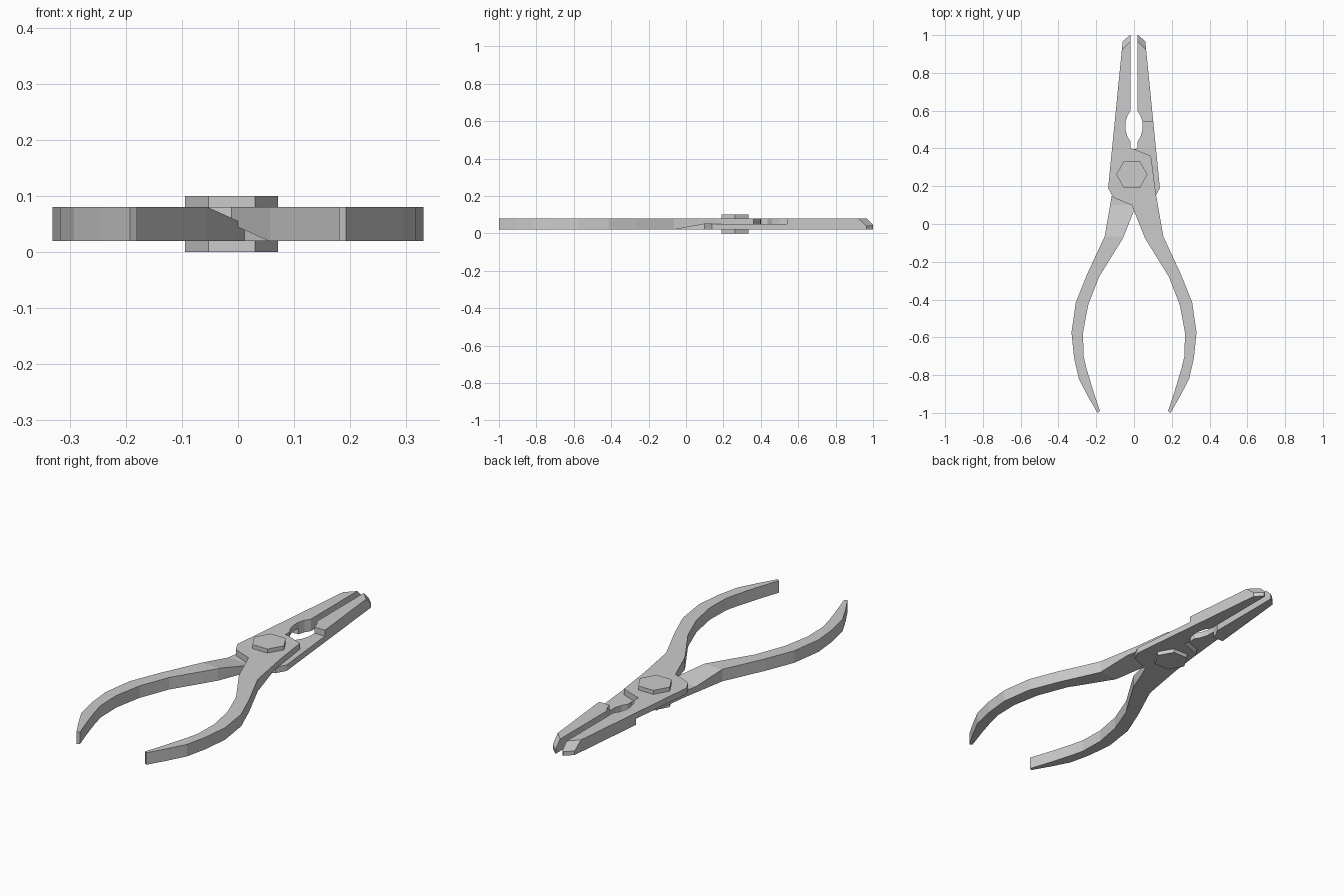
import bpy, bmesh
from math import cos, sin, pi

if "Cube" in bpy.data.objects:
    bpy.data.objects.remove(bpy.data.objects["Cube"])


def prism(name, pts, vec, tip=None):
    """Extrude a closed 3D polygon along vec; optionally slice off a tip."""
    bm = bmesh.new()
    face = bm.faces.new([bm.verts.new(p) for p in pts])
    ext = bmesh.ops.extrude_face_region(bm, geom=[face], use_keep_orig=True)
    moved = [g for g in ext["geom"] if isinstance(g, bmesh.types.BMVert)]
    bmesh.ops.translate(bm, verts=moved, vec=vec)
    if tip:
        cut = bmesh.ops.bisect_plane(bm, geom=bm.verts[:] + bm.edges[:] + bm.faces[:],
                                     plane_co=tip[0], plane_no=tip[1], clear_outer=True)
        rim = [g for g in cut["geom_cut"] if isinstance(g, bmesh.types.BMEdge)]
        bmesh.ops.contextual_create(bm, geom=rim)
    bmesh.ops.recalc_face_normals(bm, faces=bm.faces[:])
    mesh = bpy.data.meshes.new(name)
    bm.to_mesh(mesh)
    bm.free()
    obj = bpy.data.objects.new(name, mesh)
    bpy.context.collection.objects.link(obj)
    return obj


# Outline of one half: left jaw, pivot plate, right handle
jaw_inner = [(-.018, 1), (-.018, .60), (-.034, .575), (-.045, .54), (-.045, .50),
             (-.034, .46), (-.018, .435), (-.018, .40)]
plate_right = [(0, .397), (.09, .36), (.115, .165)]
handle_outer = [(.155, -.065), (.25, -.27), (.308, -.415), (.331, -.575), (.317, -.71),
                (.292, -.82), (.245, -.91), (.193, -1)]
handle_inner = [(.18, -.99), (.22, -.87), (.25, -.77), (.267, -.70), (.27, -.575),
                (.243, -.43), (.185, -.28), (.058, -.075), (0, .07), (-.012, .10)]
jaw_outer = [(-.11, .14), (-.137, .19), (-.06, .965), (-.024, 1)]
outline = jaw_inner + plate_right + handle_outer + handle_inner + jaw_outer

# Side profile (y, z) of the lap-joint recess
recess = [(-.075, .018), (-.065, .02), (.10, .05), (.54, .05), (.54, .01), (-.075, .01)]

for s, name in ((1, "upper_half"), (-1, "lower_half")):
    half = prism(name, [(s * x, y, .02) for x, y in outline], (0, 0, .06),
                 tip=((-s * .055, .93, .08), (-s, 1, 1)))
    cutter = prism(name + "_recess_cutter",
                   [(-.4, y, z if s > 0 else .1 - z) for y, z in recess], (.8, 0, 0))
    cutter.hide_render = True
    mod = half.modifiers.new("recess", "BOOLEAN")
    mod.operation, mod.solver, mod.object = "DIFFERENCE", "EXACT", cutter
    bpy.context.view_layer.objects.active = half
    bpy.ops.object.modifier_apply(modifier=mod.name)
    bpy.data.objects.remove(cutter)

# Hexagonal pivot bolt
prism("pivot_bolt", [(-.0115 + .083 * cos(i * pi / 3), .262 + .083 * sin(i * pi / 3), 0)
                     for i in range(6)], (0, 0, .1))
